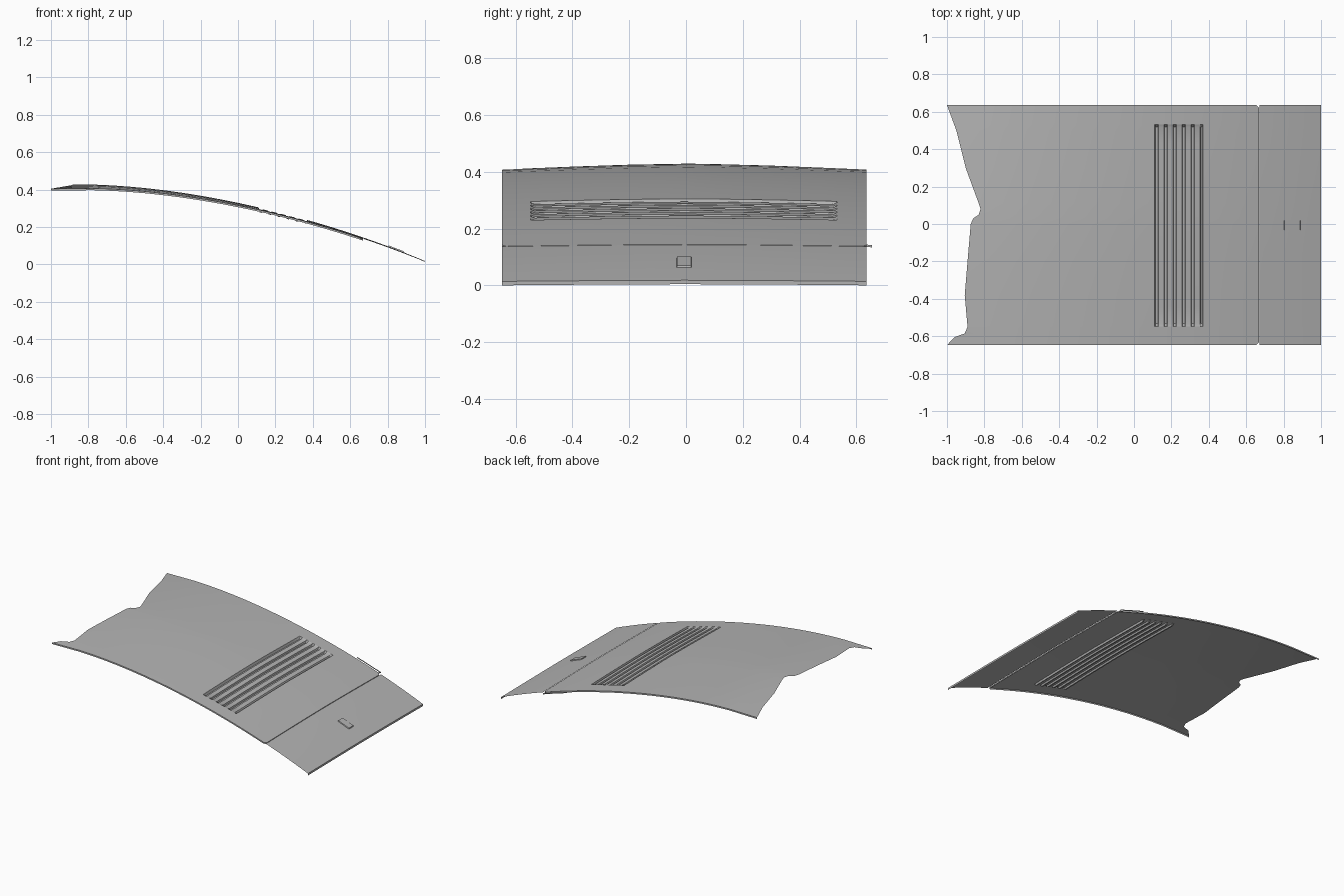
import bpy, bmesh

cube = bpy.data.objects.get("Cube")
if cube:
    bpy.data.objects.remove(cube, do_unlink=True)

paint = bpy.data.materials.new("grey paint")
paint.use_nodes = True
GREY = (0.45, 0.45, 0.45, 1)
paint.diffuse_color = GREY
paint.node_tree.nodes["Principled BSDF"].inputs["Base Color"].default_value = GREY


def height(x, y):
    """Curved panel surface: falls towards +x, crowned across y."""
    crown = (0.004 + 0.009 * (1 - x)) * abs(y / 0.645) ** 1.5
    return 0.329 - 0.211 * x - 0.099 * x**2 - 0.008 * x**4 + 0.007 * x**3 - crown


def spread(a, b, n):
    return [a + (b - a) * i / n for i in range(n + 1)]


def finish(name, bm):
    mesh = bpy.data.meshes.new(name)
    bm.to_mesh(mesh)
    bm.free()
    mesh.materials.append(paint)
    obj = bpy.data.objects.new(name, mesh)
    bpy.context.collection.objects.link(obj)
    bpy.ops.object.select_all(action='DESELECT')
    obj.select_set(True)
    bpy.context.view_layer.objects.active = obj
    bpy.ops.object.shade_smooth_by_angle(angle=0.4)
    return obj


def sheet(name, rows, hole=None, lift=None):
    """Skin over rows of (x, y); lift gives an offset per column inside the border."""
    bm = bmesh.new()
    grid = []
    for j, row in enumerate(rows):
        inner = lift and 0 < j < len(rows) - 1
        grid.append([bm.verts.new((x, y, height(x, y) + (lift[i] if inner else 0)))
                     for i, (x, y) in enumerate(row)])
    for a, b in zip(grid, grid[1:]):
        for i in range(len(a) - 1):
            quad = (a[i], a[i + 1], b[i + 1], b[i])
            cx = sum(v.co.x for v in quad) / 4
            cy = sum(v.co.y for v in quad) / 4
            if hole and hole[0] < cx < hole[1] and hole[2] < cy < hole[3]:
                continue
            bm.faces.new(quad)
    loose = [v for v in bm.verts if not v.link_faces]
    bmesh.ops.delete(bm, geom=loose, context='VERTS')
    return finish(name, bm)


def flange(name, path, drop):
    """Thin strip hanging down from the surface along a path."""
    bm = bmesh.new()
    pairs = [(bm.verts.new((x, y, height(x, y))),
              bm.verts.new((x, y, height(x, y) - drop))) for x, y in path]
    for (a, b), (c, d) in zip(pairs, pairs[1:]):
        bm.faces.new((a, b, d, c))
    return finish(name, bm)


RIGHT, LEFT, SEAM = -0.648, 0.636, 0.668
VENT = (0.11, 0.37, -0.547, 0.532)

# Wavy rear edge as (y, x)
edge = [(RIGHT, -1), (-0.605, -0.96), (-0.585, -0.905), (-0.55, -0.89),
        (-0.38, -0.905), (-0.2, -0.89), (0, -0.873), (0.03, -0.86),
        (0.05, -0.83), (0.08, -0.82), (0.11, -0.83), (0.3, -0.9),
        (0.5, -0.95), (LEFT, -1)]


def edge_x(y):
    for (y0, x0), (y1, x1) in zip(edge, edge[1:]):
        if y <= y1:
            return x0 + (x1 - x0) * (y - y0) / (y1 - y0)
    return edge[-1][1]


# Main panel with the vent opening and clipped front corners
ys = sorted([p[0] for p in edge] + [VENT[2], VENT[3], RIGHT + 0.015, LEFT - 0.015])
columns = spread(-0.78, VENT[0], 9) + spread(VENT[0], VENT[1], 3)[1:] + spread(VENT[1], SEAM, 4)[1:]
rows = []
for y in ys:
    xs = [edge_x(y)] + columns
    if y in (ys[0], ys[-1]):
        xs[-1] -= 0.015
    rows.append([(x, y) for x in xs])
sheet("main_panel", rows, hole=VENT)

# Turned-down edges of the main panel
flange("right_edge", rows[0], 0.01)
flange("left_edge", rows[-1][::-1], 0.01)
flange("seam_edge", [r[-1] for r in rows], 0.01)

# Front panel and its lip
front_rows = [[(x, y) for x in spread(SEAM + 0.004, 1, 6)] for y in spread(RIGHT, LEFT, 10)]
sheet("front_panel", front_rows)
flange("front_lip", [r[-1] for r in front_rows], height(1, RIGHT))

# Sunken vent with five slats separated by grooves
vent_x, vent_lift = [VENT[0]], [0]
pitch = (VENT[1] - VENT[0] - 0.02) / 5
for k in range(5):
    start = VENT[0] + 0.006 + k * pitch
    for dx, dz in ((0, -0.016), (0.012, -0.016), (0.016, -0.005), (pitch - 0.003, -0.005)):
        vent_x.append(start + dx)
        vent_lift.append(dz)
vent_x += [VENT[1] - 0.012, VENT[1] - 0.004, VENT[1]]
vent_lift += [-0.014, -0.014, 0]
vent_y = [VENT[2]] + spread(VENT[2] + 0.014, VENT[3] - 0.014, 12) + [VENT[3]]
sheet("vent", [[(x, y) for x in vent_x] for y in vent_y], lift=vent_lift)

# Small raised plate on the front panel
plate_x = [0.803, 0.805, 0.888, 0.89]
plate_y = [-0.033, -0.031, 0.018, 0.02]
sheet("front_plate", [[(x, y) for x in plate_x] for y in plate_y], lift=[0, 0.006, 0.006, 0])

# Thin bracket beside the left front corner
flange("side_bracket", [(x, 0.655) for x in spread(0.47, 0.66, 4)], 0.008)
flange("bracket_tab", [(0.65, LEFT), (0.655, 0.655)], 0.008)
